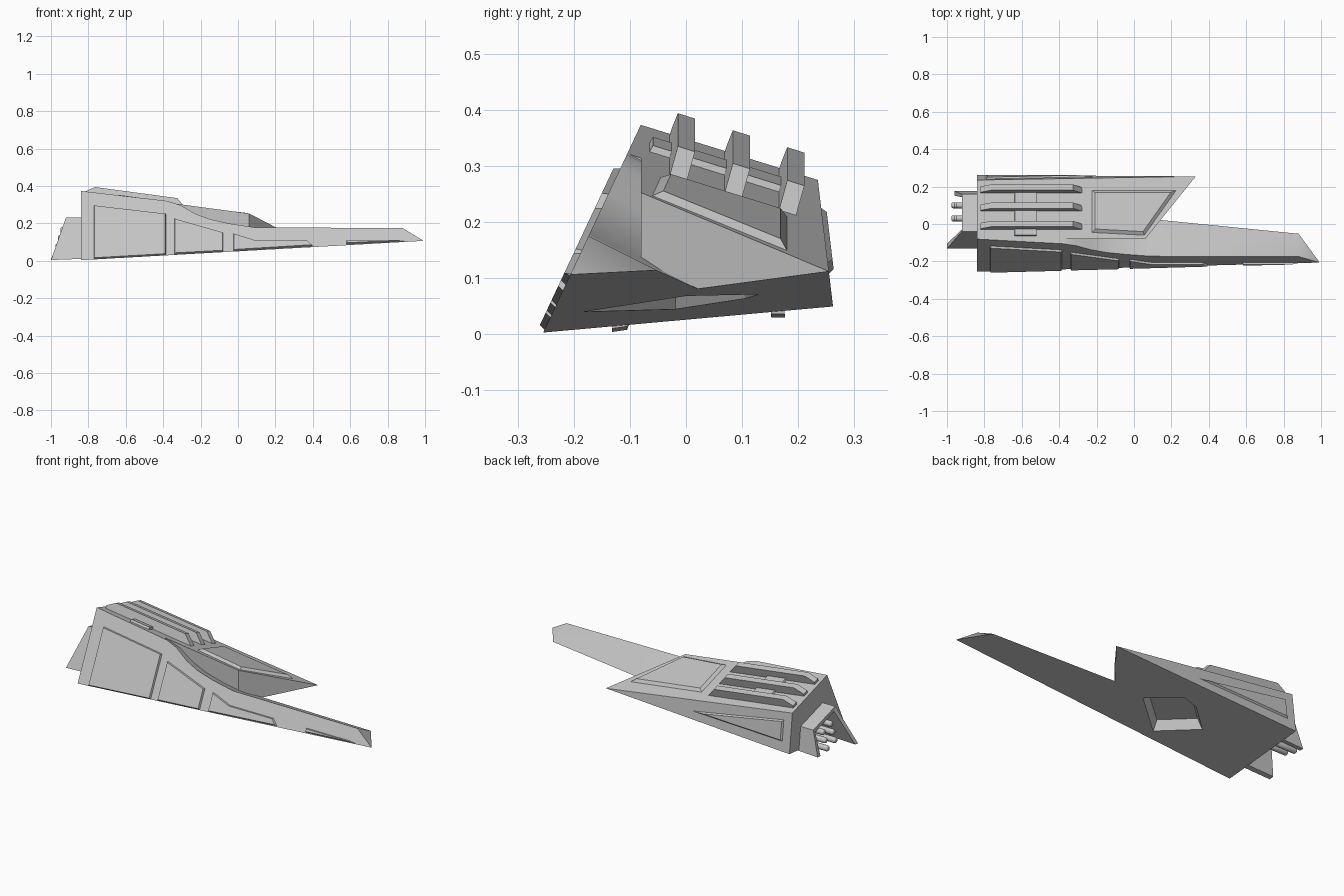
import bpy, bmesh
from mathutils import Vector

if "Cube" in bpy.data.objects:
    bpy.data.objects.remove(bpy.data.objects["Cube"], do_unlink=True)

GREY = (0.56, 0.56, 0.56, 1)
grey = bpy.data.materials.new("hull_grey")
grey.use_nodes = True
grey.diffuse_color = GREY
grey.node_tree.nodes["Principled BSDF"].inputs["Base Color"].default_value = GREY

# Main planes of the wedge-shaped body
N_FRONT = Vector((0, -1, .47)).normalized()
N_BACK = Vector((0, 1, .12)).normalized()
N_TOP = Vector((.134, .311, 1)).normalized()
N_BOTTOM = Vector((.054, .09, -1)).normalized()


def on_front(x, z):
    return Vector((x, -.256 + .47 * z, z))


def on_back(x, z):
    return Vector((x, .268 - .12 * z, z))


def on_top(x, y):
    return Vector((x, y, .373 - .134 * (x + .84) - .311 * (y + .08)))


def on_bottom(x, y):
    return Vector((x, y, .003 + .054 * (x + .84) + .09 * (y + .255)))


def finish(name, bm, smooth=False):
    bmesh.ops.recalc_face_normals(bm, faces=bm.faces)
    mesh = bpy.data.meshes.new(name)
    bm.to_mesh(mesh)
    bm.free()
    mesh.materials.append(grey)
    ob = bpy.data.objects.new(name, mesh)
    bpy.context.collection.objects.link(ob)
    if smooth:
        select(ob)
        bpy.ops.object.shade_smooth_by_angle(angle=.6)
    return ob


def select(ob):
    bpy.ops.object.select_all(action='DESELECT')
    ob.select_set(True)
    bpy.context.view_layer.objects.active = ob


def prism(name, points, offset, cuts=(), smooth=False):
    """Extrude a flat outline, then slice away everything outside the planes."""
    bm = bmesh.new()
    face = bm.faces.new([bm.verts.new(p) for p in points])
    ext = bmesh.ops.extrude_face_region(bm, geom=[face], use_keep_orig=True)
    moved = [g for g in ext["geom"] if isinstance(g, bmesh.types.BMVert)]
    bmesh.ops.translate(bm, verts=moved, vec=Vector(offset))
    bmesh.ops.recalc_face_normals(bm, faces=bm.faces)
    for co, normal in cuts:
        bmesh.ops.bisect_plane(bm, geom=bm.verts[:] + bm.edges[:] + bm.faces[:],
                               plane_co=co, plane_no=normal, clear_outer=True)
        bmesh.ops.holes_fill(bm, edges=[e for e in bm.edges if e.is_boundary], sides=0)
    return finish(name, bm, smooth)


def plate(name, points, normal, height, inset):
    """Raised panel with chamfered sides, lying on one of the planes."""
    bm = bmesh.new()
    face = bm.faces.new([bm.verts.new(p) for p in points])
    face.normal_update()
    if face.normal.dot(normal) < 0:
        face.normal_flip()
    bmesh.ops.inset_region(bm, faces=[face], use_boundary=True, use_even_offset=True,
                           thickness=inset, depth=height)
    mesh_ob = finish(name, bm)
    # keep the visible side pointing outwards
    if max(mesh_ob.data.polygons, key=lambda p: p.area).normal.dot(normal) < 0:
        mesh_ob.data.flip_normals()
    return mesh_ob


# Front hull with the long arm: swept profile sliced by the underside
profile = [(-.84, -.05), (-.84, .373), (-.38, .32), (-.31, .298), (-.23, .252), (-.15, .222),
           (-.05, .2), (.09, .178), (.88, .175), (.99, .108), (.99, -.05)]
bottom_cut = (on_bottom(0, 0), N_BOTTOM)
hull = prism("hull_and_arm", [on_front(x, z) for x, z in profile],
             (0, .3, -.15), [bottom_cut], smooth=True)

# Upper wing block
outline = [(-.84, -.35), (-.42, -.35), (-.4, -.08), (.06, -.08), (.371, .305), (-.84, .305)]
wing = prism("wing_block", [(x, y, -.1) for x, y in outline], (0, 0, .7),
             [bottom_cut, (on_top(0, 0), N_TOP), (on_front(0, 0), N_FRONT),
              (on_back(0, 0), N_BACK)])

# Recessed bay in the underside
bay = [(-.05, 0), (-.22, .135), (-.32, .11), (-.47, -.02), (-.28, -.19)]
bm = bmesh.new()
centre = sum((on_bottom(*p) for p in bay), Vector()) / len(bay)
low = [bm.verts.new(on_bottom(*p) + N_BOTTOM * .01) for p in bay]
high = [bm.verts.new(centre + (on_bottom(*p) - centre) * .8 - N_BOTTOM * .05) for p in bay]
bm.faces.new(low)
bm.faces.new(high)
for i in range(len(bay)):
    j = (i + 1) % len(bay)
    bm.faces.new((low[i], low[j], high[j], high[i]))
cutter = finish("bay_cutter", bm)
cutter.hide_render = True
for ob in (hull, wing):
    mod = ob.modifiers.new("bay", 'BOOLEAN')
    mod.object = cutter
    mod.operation = 'DIFFERENCE'
    mod.solver = 'EXACT'
    select(ob)
    bpy.ops.object.modifier_apply(modifier=mod.name)
bpy.data.objects.remove(cutter, do_unlink=True)

# Raised panels along the sloped front
front_panels = [
    [(-.77, .295), (-.385, .25), (-.385, .03), (-.77, .008)],
    [(-.34, .225), (-.08, .15), (-.08, .048), (-.34, .034)],
    [(-.025, .145), (.095, .108), (.37, .108), (.4, .078), (-.025, .052)],
    [(.58, .108), (.85, .108), (.89, .104), (.58, .088)],
]
for i, pts in enumerate(front_panels):
    plate(f"front_panel_{i + 1}", [on_front(x, z) for x, z in pts], N_FRONT, .011, .004)

# Triangular panel on the back, hatch and cross band on the top
plate("back_panel", [on_back(x, z) for x, z in [(-.79, .225), (-.79, .108), (-.22, .128)]],
      N_BACK, .009, .007)
plate("top_hatch", [on_top(x, y) for x, y in
                    [(-.225, .18), (.225, .18), (.055, -.06), (-.225, -.045)]],
      N_TOP, .013, .016)
plate("cross_band", [on_top(x, y) for x, y in
                     [(-.64, .18), (-.52, .18), (-.52, -.065), (-.64, -.065)]],
      N_TOP, .012, .003)

# Three ribs standing on the top
across = Vector((0, .95, -.3)).normalized()
up = Vector((0, .3, .95)).normalized()
for i, y in enumerate((-.014, .084, .181)):
    side = [on_top(x, y) + up * h - across * .016 for x, h in
            [(-.82, -.01), (-.82, .015), (-.765, .049), (-.325, .049), (-.27, -.01)]]
    prism(f"top_rib_{i + 1}", side, across * .032)

# Tail cowl: an open channel made of three thick walls
outer = [(-1, -.132, .004), (-.92, -.04, .23), (-.92, .16, .17), (-.96, .176, .03)]
inner = [(-1, -.105, .008), (-.92, -.03, .205), (-.92, .143, .152), (-.96, .152, .03)]
for i, name in enumerate(("tail_front_wall", "tail_roof", "tail_back_wall")):
    end = [Vector(p) for p in (outer[i], outer[i + 1], inner[i + 1], inner[i])]
    bm = bmesh.new()
    rear = [bm.verts.new(p) for p in end]
    root = [bm.verts.new((-.835, p.y, p.z + .006 * (p.z < .04))) for p in end]
    bm.faces.new(rear)
    bm.faces.new(root)
    for a in range(4):
        b = (a + 1) % 4
        bm.faces.new((rear[a], rear[b], root[b], root[a]))
    finish(name, bm)

# Exhaust tubes with rounded ends inside the cowl
for row in range(3):
    for col, y in enumerate((.03, .1)):
        z = .162 - .043 * row - .3 * (y - .03)
        tip = -.95 - .013 * row
        bpy.ops.mesh.primitive_cylinder_add(vertices=12, radius=.016, depth=tip * -1 - .83,
                                            location=((tip - .83) / 2, y, z),
                                            rotation=(0, -1.5708, 0))
        tube = bpy.context.object
        tube.name = f"exhaust_tube_{row * 2 + col + 1}"
        tube.data.materials.append(grey)
        mod = tube.modifiers.new("round", 'BEVEL')
        mod.width = .009
        mod.segments = 3
        bpy.ops.object.modifier_apply(modifier=mod.name)
        bpy.ops.object.shade_smooth_by_angle(angle=.7)
